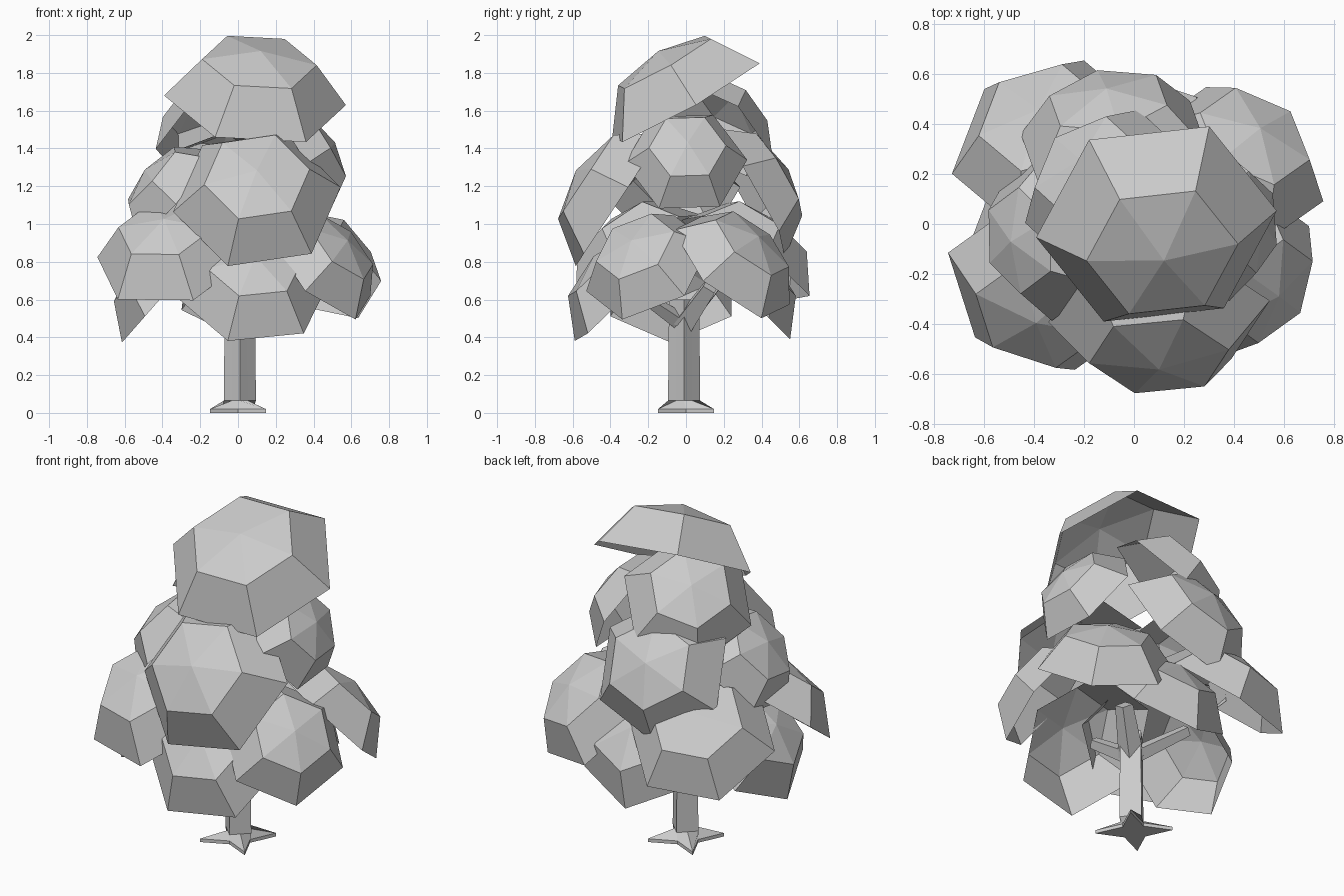
import bpy, bmesh
from math import sin, cos, pi, radians
from mathutils import Vector

if "Cube" in bpy.data.objects:
    bpy.data.objects.remove(bpy.data.objects["Cube"])


def finish(bm, name):
    mesh = bpy.data.meshes.new(name)
    bm.to_mesh(mesh)
    bm.free()
    bpy.context.collection.objects.link(bpy.data.objects.new(name, mesh))


def bridge(bm, a, b):
    n = len(a)
    for i in range(n):
        bm.faces.new((a[i], a[(i + 1) % n], b[(i + 1) % n], b[i]))


def leaf_dome(name, centre, axis, r, roll):
    """Open six-sided shell; roll turns the rim from its downhill direction."""
    c, a = Vector(centre), Vector(axis).normalized()
    down = (a * a.z - Vector((0, 0, 1))).normalized()
    side = a.cross(down)
    bm = bmesh.new()
    rings = []
    for k, h in ((1, 0), (0.63, 0.48)):
        ang = [radians(roll) + i * pi / 3 for i in range(6)]
        rings.append([bm.verts.new(c + r * (k * (cos(t) * down + sin(t) * side) + h * a))
                      for t in ang])
    bridge(bm, *rings)
    tip = bm.verts.new(c + a * r * 0.62)
    for i in range(6):
        bm.faces.new((rings[1][i], rings[1][(i + 1) % 6], tip))
    finish(bm, name)


# Foliage shells: name, rim centre, axis, rim radius, roll
for d in (
    ("crown_leaves", (0.09, 0, 1.655), (0.1, -0.49, 0.87), 0.485, 24),
    ("upper_back_leaves", (-0.11, 0.14, 1.51), (-0.45, 0.5, 0.7), 0.37, 4),
    ("middle_front_leaves", (0.1, -0.35, 1.13), (0, -0.83, 0.55), 0.45, -20),
    ("middle_right_leaves", (0.34, 0.0, 1.33), (0.85, 0.05, 0.5), 0.325, 32),
    ("middle_back_leaves", (-0.08, 0.33, 1.165), (-0.12, 0.85, 0.5), 0.4, 6),
    ("middle_left_leaves", (-0.335, -0.05, 1.15), (-0.75, -0.1, 0.65), 0.34, 20),
    ("lower_front_leaves", (0.08, -0.31, 0.65), (0.05, -0.7, 0.7), 0.41, -22),
    ("lower_front_left_leaves", (-0.345, -0.245, 0.82), (-0.18, -0.58, 0.79), 0.42, 29),
    ("lower_left_leaves", (-0.37, -0.08, 0.65), (-0.75, 0, 0.66), 0.37, 0),
    ("lower_back_left_leaves", (-0.33, 0.315, 0.82), (-0.2, 0.55, 0.8), 0.415, 25),
    ("lower_back_leaves", (0.05, 0.28, 0.66), (0, 0.7, 0.7), 0.385, 5),
    ("lower_back_right_leaves", (0.41, 0.24, 0.77), (0.4, 0.6, 0.69), 0.385, -15),
    ("lower_front_right_leaves", (0.435, -0.2, 0.77), (0.65, -0.4, 0.64), 0.36, -3),
):
    leaf_dome(*d)

# Four-sided trunk spreading into four diagonal roots
bm = bmesh.new()
rings = []
for z, corner, diag in ((0, 0.08, 0.21), (0.02, 0.08, 0.21), (0.065, 0.085, 0.06), (0.6, 0.08, 0.056)):
    off = 0 if z < 0.05 else 0.01
    rings.append([bm.verts.new(((diag if i % 2 else corner) * cos(i * pi / 4) + off,
                                (diag if i % 2 else corner) * sin(i * pi / 4) - off, z))
                  for i in range(8)])
for a, b in zip(rings, rings[1:]):
    bridge(bm, a, b)
bm.faces.new(rings[0][::-1])
bm.faces.new(rings[-1])
finish(bm, "trunk")

# Short branches
for i, (tip, w) in enumerate((((-0.25, 0.15, 0.66), 0.05), ((0.12, -0.2, 0.6), 0.05),
                              ((0.18, 0.13, 0.67), 0.07))):
    base, tip = Vector((0.01, -0.01, 0.47)), Vector(tip)
    q = (tip - base).to_track_quat('Z', 'Y')
    bm = bmesh.new()
    bmesh.ops.create_cone(bm, cap_ends=True, segments=4, radius1=w, radius2=w * 0.7,
                          depth=(tip - base).length)
    for v in bm.verts:
        v.co = q @ v.co + (base + tip) / 2
    finish(bm, f"branch_{i + 1}")
